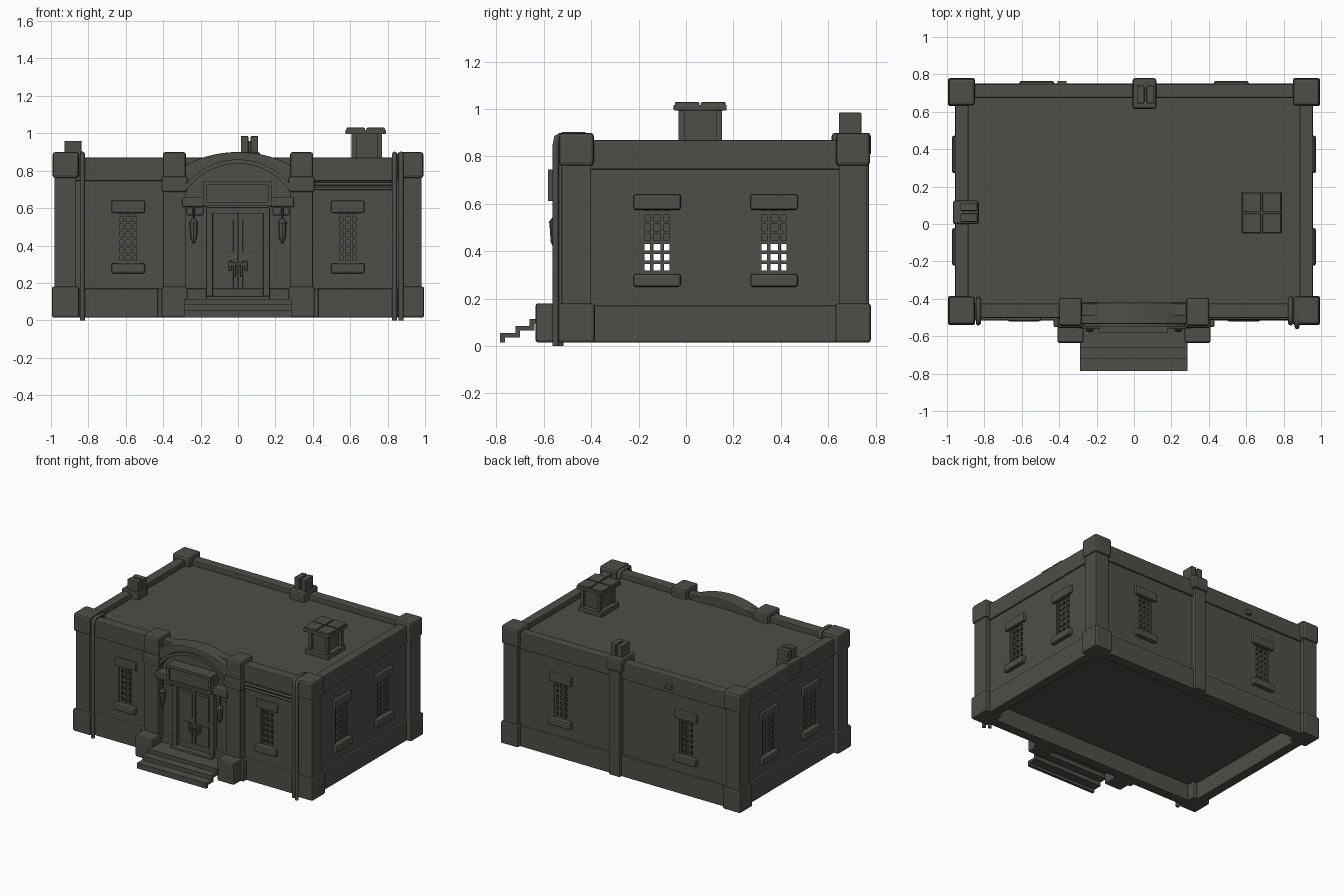
import bpy, bmesh, math
from mathutils import Matrix, Vector

if "Cube" in bpy.data.objects:
    bpy.data.objects.remove(bpy.data.objects["Cube"])

stone = bpy.data.materials.new("dark_grey_stone")
stone.diffuse_color = (0.075, 0.075, 0.066, 1)
stone.use_nodes = True
stone.node_tree.nodes["Principled BSDF"].inputs["Base Color"].default_value = stone.diffuse_color


def finish(name, bm, bevel=0.0):
    bmesh.ops.recalc_face_normals(bm, faces=bm.faces)
    me = bpy.data.meshes.new(name)
    bm.to_mesh(me)
    bm.free()
    me.materials.append(stone)
    ob = bpy.data.objects.new(name, me)
    bpy.context.collection.objects.link(ob)
    if bevel:
        mod = ob.modifiers.new("soft_edges", 'BEVEL')
        mod.width, mod.segments = bevel, 2
    return ob


def add_box(bm, b, mat=Matrix()):
    x0, x1, y0, y1, z0, z1 = b
    m = Matrix.Translation(((x0 + x1) / 2, (y0 + y1) / 2, (z0 + z1) / 2))
    s = Matrix.Diagonal((x1 - x0, y1 - y0, z1 - z0, 1))
    bmesh.ops.create_cube(bm, size=1, matrix=mat @ m @ s)


def boxes(name, items, bevel=0.0, mat=Matrix()):
    bm = bmesh.new()
    for b in items:
        add_box(bm, b, mat)
    return finish(name, bm, bevel)


def both(b):
    """A box and its mirror image in x."""
    return [b, (-b[1], -b[0]) + tuple(b[2:])]


def extrude(name, pts, axis, a, b, bevel=0.0):
    """Extrude a closed 2D profile along x (pts = y,z) or y (pts = x,z)."""
    bm = bmesh.new()
    vs = [bm.verts.new((a, p, z) if axis == 'x' else (p, a, z)) for p, z in pts]
    f = bm.faces.new(vs)
    r = bmesh.ops.extrude_face_region(bm, geom=[f])
    d = Vector((b - a, 0, 0)) if axis == 'x' else Vector((0, b - a, 0))
    bmesh.ops.translate(bm, vec=d, verts=[v for v in r['geom'] if isinstance(v, bmesh.types.BMVert)])
    return finish(name, bm, bevel)


def pipe(name, pts, r):
    cu = bpy.data.curves.new(name, 'CURVE')
    cu.dimensions = '3D'
    cu.bevel_depth, cu.bevel_resolution, cu.use_fill_caps = r, 2, True
    sp = cu.splines.new('POLY')
    sp.points.add(len(pts) - 1)
    for p, c in zip(sp.points, pts):
        p.co = (*c, 1)
    cu.materials.append(stone)
    ob = bpy.data.objects.new(name, cu)
    bpy.context.collection.objects.link(ob)


# Window positions: name, wall point, turn about z, half width, lintel reach
windows = []
for s, side in ((-1, "left"), (1, "right")):
    windows.append(("front_%s_window" % side, (s * 0.587, -0.49), 0, 0.057, 0.012))
    windows.append(("back_%s_window" % side, (s * 0.52, 0.735), math.pi, 0.06, 0.022))
    for y, place in ((-0.122, "fore"), (0.372, "aft")):
        windows.append(("%s_%s_window" % (side, place), (s * 0.943, y), s * math.pi / 2, 0.067, 0.022))


def wall_frame(p, turn):
    return Matrix.Translation((p[0], p[1], 0)) @ Matrix.Rotation(turn, 4, 'Z')


# Main body with a hollow room and window openings
body = boxes("main_walls", [(-0.943, 0.943, -0.49, 0.735, 0.14, 0.83)])
room = boxes("room_cutter", [(-0.88, 0.88, -0.42, 0.66, 0.2, 0.43)])
bm = bmesh.new()
for name, p, turn, hw, reach in windows:
    deep = 0.05 if name[:4] in ("fron", "back") else 0.08
    add_box(bm, (-hw, hw, -0.05, deep, 0.305, 0.57), wall_frame(p, turn))
holes = finish("window_cutter", bm)
bpy.context.view_layer.objects.active = body
for cutter in (room, holes):
    mod = body.modifiers.new("cut", 'BOOLEAN')
    mod.operation, mod.solver, mod.object = 'DIFFERENCE', 'EXACT', cutter
    bpy.ops.object.modifier_apply(modifier=mod.name)
for cutter in (room, holes):
    bpy.data.objects.remove(cutter)

# Window bars, sills and lintels
for name, p, turn, hw, reach in windows:
    m = wall_frame(p, turn)
    t = 0.007
    bars = [(u - t, u + t, 0.006, 0.022, 0.305, 0.57) for u in (-hw + t, -hw / 3, hw / 3, hw - t)]
    bars += [(-hw, hw, 0.008, 0.02, z - t, z + t) for z in [0.312 + i * 0.0418 for i in range(7)]]
    boxes(name + "_bars", bars, 0, m)
    boxes(name + "_sill", [(-hw - 0.033, hw + 0.033, -0.03, 0.01, 0.25, 0.305)], 0.01, m)
    boxes(name + "_lintel", [(-hw - 0.033, hw + 0.033, -reach, 0.01, 0.575, 0.64)], 0.008, m)

# Skirt around the base, open underneath
boxes("base_skirt", both((0.885, 0.958, -0.5, 0.74, 0.015, 0.17)) + [
    (-0.95, 0.95, 0.67, 0.75, 0.015, 0.17), (-0.95, 0.95, -0.515, -0.44, 0.015, 0.17)], 0.006)

# Parapet with frieze
boxes("parapet", both((0.885, 0.955, -0.495, 0.74, 0.745, 0.87)) + [
    (-0.94, 0.94, 0.675, 0.747, 0.745, 0.87), (-0.4, 0.4, -0.49, -0.425, 0.745, 0.87)]
    + both((0.38, 0.94, -0.502, -0.425, 0.745, 0.87)), 0.006)

# Corner piers: base, shaft, collar and cap
for y0, y1, place in ((-0.54, -0.385, "front"), (0.63, 0.78, "back")):
    boxes(place + "_corner_bases", both((0.85, 0.995, y0, y1, 0.015, 0.18)), 0.01)
    boxes(place + "_corner_shafts", both((0.865, 0.982, y0 + 0.015, y1 - 0.015, 0.1, 0.8)), 0.006)
    boxes(place + "_corner_caps", both((0.85, 0.992, y0 + 0.003, y1 - 0.003, 0.76, 0.9)), 0.016)

# Entrance piers
boxes("entrance_pier_bases", both((0.27, 0.41, -0.635, -0.47, 0.015, 0.18)), 0.01)
boxes("entrance_plinth", both((0.28, 0.43, -0.55, -0.48, 0.015, 0.17)), 0.006)
boxes("entrance_pier_shafts", both((0.28, 0.4, -0.545, -0.45, 0.1, 0.75)), 0.006)
boxes("entrance_pier_collars", both((0.27, 0.41, -0.555, -0.45, 0.685, 0.77)), 0.012)
boxes("entrance_pier_caps", both((0.278, 0.402, -0.545, -0.395, 0.74, 0.9)), 0.014)


# Arch over the entrance
def arc(half, end, peak, n=20):
    s = peak - end
    r = (half * half + s * s) / (2 * s)
    return [(x, peak - r + math.sqrt(r * r - x * x)) for x in
            [-half + 2 * half * i / n for i in range(n + 1)]]


extrude("entrance_arch", arc(0.29, 0.825, 0.9) + arc(0.27, 0.705, 0.845)[::-1], 'y', -0.535, -0.42, 0.006)
extrude("arch_moulding", arc(0.28, 0.725, 0.86) + arc(0.27, 0.7, 0.838)[::-1], 'y', -0.548, -0.5)

# Entrance steps as a folded sheet
extrude("entrance_steps", [
    (-0.785, 0.015), (-0.785, 0.055), (-0.72, 0.055), (-0.72, 0.085), (-0.66, 0.085), (-0.66, 0.115),
    (-0.48, 0.115), (-0.48, 0.095), (-0.64, 0.095), (-0.64, 0.065), (-0.7, 0.065), (-0.7, 0.035),
    (-0.765, 0.035), (-0.765, 0.015)], 'x', -0.29, 0.285)

# Door, frame and canopy panel
boxes("door_frame", both((0.135, 0.17, -0.535, -0.48, 0.11, 0.6)) + [
    (-0.17, 0.17, -0.535, -0.48, 0.57, 0.605), (-0.17, 0.17, -0.56, -0.48, 0.11, 0.13)], 0.005)
boxes("door_leaves", both((0.002, 0.136, -0.505, -0.48, 0.125, 0.575)), 0.003)
boxes("door_panels", [b for z0, z1 in ((0.15, 0.32), (0.36, 0.54))
                      for b in both((0.025, 0.115, -0.511, -0.5, z0, z1))], 0.003)
boxes("door_handles", both((0.012, 0.024, -0.53, -0.5, 0.235, 0.31)) + [
    (-0.05, 0.05, -0.525, -0.5, 0.29, 0.31)] + both((0.035, 0.05, -0.525, -0.5, 0.265, 0.32)), 0.004)
boxes("canopy_panel", [(-0.165, 0.16, -0.572, -0.48, 0.63, 0.725),
                       (-0.185, 0.18, -0.583, -0.48, 0.725, 0.745), (-0.185, 0.18, -0.583, -0.48, 0.612, 0.632),
                       (-0.185, -0.165, -0.583, -0.48, 0.63, 0.727), (0.16, 0.18, -0.583, -0.48, 0.63, 0.727)])
boxes("lantern_shelves", both((0.165, 0.3, -0.56, -0.48, 0.605, 0.658))
      + both((0.185, 0.275, -0.53, -0.48, 0.56, 0.605)), 0.008)

# Lanterns, turned on a small stacked profile
for s, side in ((-1, "left"), (1, "right")):
    bm = bmesh.new()
    for z0, z1, r0, r1 in ((0.54, 0.61, 0.006, 0.006), (0.52, 0.545, 0.028, 0.01),
                           (0.44, 0.52, 0.018, 0.024), (0.41, 0.44, 0.006, 0.018)):
        bmesh.ops.create_cone(bm, cap_ends=True, segments=8, radius1=r0, radius2=r1, depth=z1 - z0,
                              matrix=Matrix.Translation((s * 0.237, -0.553, (z0 + z1) / 2)))
    finish(side + "_lantern", bm)

# Drain pipes hooked over the parapet, and conduits
for name, x, y in (("left_drain_pipe", -0.832, -0.53), ("right_drain_pipe", 0.837, -0.53),
                   ("outer_right_drain_pipe", 0.872, -0.55)):
    pipe(name, [(x, -0.4, 0.84), (x, -0.405, 0.88), (x, -0.43, 0.89), (x, y + 0.03, 0.89),
                (x, y + 0.005, 0.88), (x, y, 0.85), (x, y, 0.0)], 0.013)
for i, z in enumerate((0.705, 0.73)):
    pipe("conduit_%d" % (i + 1), [(0.39, -0.503, z), (0.84, -0.503, z)], 0.009)

# Back pier with split chimney
boxes("back_pier", [(0.01, 0.1, 0.69, 0.772, 0.015, 0.8)], 0.006)
boxes("back_pier_cap", [(-0.008, 0.12, 0.615, 0.78, 0.8, 0.9)], 0.014)
boxes("back_chimney", [(0.015, 0.055, 0.645, 0.74, 0.88, 0.985), (0.068, 0.108, 0.645, 0.74, 0.88, 0.985),
                       (0.03, 0.09, 0.66, 0.725, 0.88, 0.96)], 0.004)

# Left chimney on the parapet
boxes("left_chimney", [(-0.928, -0.837, 0.012, 0.055, 0.82, 0.96), (-0.928, -0.837, 0.07, 0.113, 0.82, 0.96),
                       (-0.915, -0.85, 0.03, 0.1, 0.82, 0.94)], 0.004)
boxes("left_chimney_foot", [(-0.968, -0.83, 0.0, 0.125, 0.78, 0.885)], 0.01)

# Roof skylight: curb, core, posts, cap and cross bars
boxes("skylight_curb", [(0.585, 0.78, -0.045, 0.165, 0.82, 0.865)], 0.004)
boxes("skylight_core", [(0.62, 0.745, -0.015, 0.135, 0.85, 1.01)])
boxes("skylight_posts", [(x, x + 0.025, y, y + 0.025, 0.86, 1.005)
                         for x in (0.608, 0.745) for y in (-0.032, 0.128)])
boxes("skylight_cap", [(0.575, 0.79, -0.052, 0.172, 0.995, 1.018)], 0.004)
boxes("skylight_panes", [(x, x + 0.098, y, y + 0.103, 1.01, 1.03)
                         for x in (0.58, 0.687) for y in (-0.047, 0.064)], 0.005)

# Small vent on the back wall
boxes("back_vent", [(-0.41, -0.36, 0.73, 0.765, 0.775, 0.81)], 0.006)
